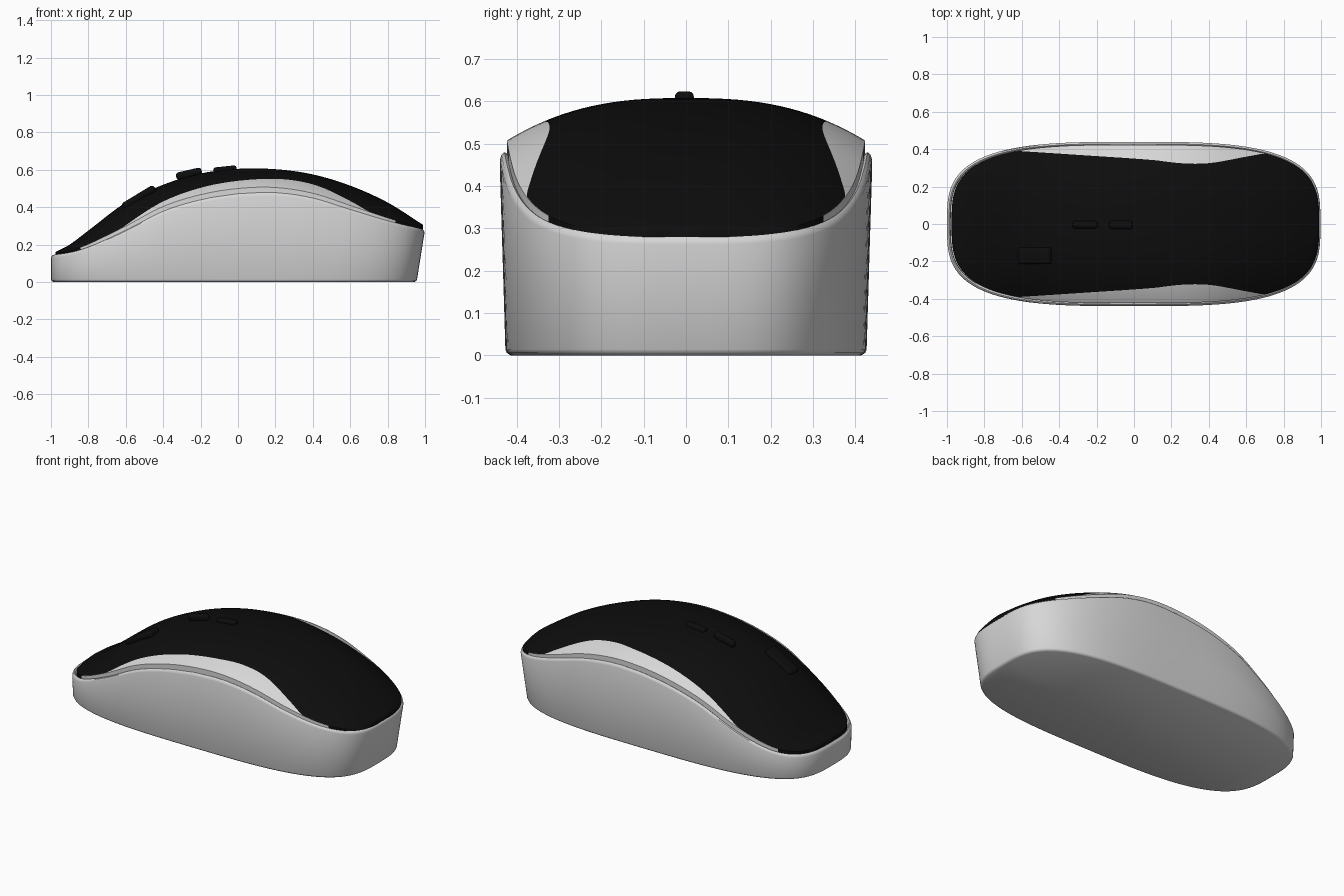
import bpy, bmesh, math

if "Cube" in bpy.data.objects:
    bpy.data.objects.remove(bpy.data.objects["Cube"])

def material(name, c):
    m = bpy.data.materials.new(name)
    m.diffuse_color = (c, c, c, 1)
    m.use_nodes = True
    m.node_tree.nodes["Principled BSDF"].inputs["Base Color"].default_value = m.diffuse_color
    return m

silver = material("light_grey", 0.68)
black = material("black", 0.004)

def curve(points):
    """Smooth interpolation through (x, value) points."""
    def f(x):
        n = len(points)
        x = min(max(x, points[0][0]), points[-1][0])
        i = max(k for k in range(n - 1) if points[k][0] <= x)
        def slope(k):
            a, b = points[max(k - 1, 0)], points[min(k + 1, n - 1)]
            return (b[1] - a[1]) / (b[0] - a[0])
        (x0, y0), (x1, y1) = points[i], points[i + 1]
        h = x1 - x0
        t = (x - x0) / h
        return ((2*t**3 - 3*t*t + 1) * y0 + (t**3 - 2*t*t + t) * h * slope(i)
                + (3*t*t - 2*t**3) * y1 + (t**3 - t*t) * h * slope(i + 1))
    return f

# Side profiles: wall rim height, crown height, half width of the black panel
rim = curve([(-1, .145), (-.9, .16), (-.8, .19), (-.6, .28), (-.4, .38), (-.2, .44),
             (0, .472), (.2, .478), (.4, .45), (.6, .39), (.8, .33), (1, .28)])
crown = curve([(-.975, .16), (-.9, .2), (-.8, .275), (-.6, .425), (-.4, .52), (-.2, .58),
               (0, .605), (.2, .603), (.4, .575), (.6, .515), (.8, .425), (.99, .305)])
panel = curve([(-1, .41), (-.7, .395), (-.2, .363), (.1, .342), (.25, .325), (.4, .325),
               (.6, .36), (.76, .388), (1, .42)])
P = 3.3

def half_width(u, w):
    return w * max(0, 1 - abs(u) ** P) ** (1 / P)

def finish(bm, name, mats, angle=40):
    bmesh.ops.recalc_face_normals(bm, faces=bm.faces)
    me = bpy.data.meshes.new(name)
    bm.to_mesh(me)
    bm.free()
    for m in mats:
        me.materials.append(m)
    me.polygons.foreach_set("use_smooth", [True] * len(me.polygons))
    me.set_sharp_from_angle(angle=math.radians(angle))
    ob = bpy.data.objects.new(name, me)
    bpy.context.collection.objects.link(ob)
    return ob

# Base: tapered wall with rounded rim and flat underside
bm = bmesh.new()
N = 160
rows = [(.012, 0, 0), (.003, 0, .006), (0, 0, .014), (0, .5, 0), (0, 1, -.018),
        (.004, 1, -.006), (.011, 1, 0), (.017, 1, -.003), (.02, 1, -.012), (.02, 1, -.04)]
rings = []
for inset, k, dz in rows:
    ring = []
    for i in range(N):
        a = 2 * math.pi * i / N
        c, s = math.cos(a), math.sin(a)
        u = math.copysign(abs(c) ** (2 / P), c)
        v = math.copysign(abs(s) ** (2 / P), s)
        r = rim(u)
        z = r * k + dz
        down = 1 - min(z / r, 1)
        x = u * (1 - inset - (.045 * down if u > 0 else 0))
        y = v * (.44 - inset - .014 * down)
        ring.append(bm.verts.new((x, y, z)))
    rings.append(ring)
for a, b in zip(rings, rings[1:]):
    for i in range(N):
        j = (i + 1) % N
        bm.faces.new((a[i], a[j], b[j], b[i]))
bm.faces.new(rings[0])
finish(bm, "base_wall", [silver])

# Top shell: domed grid whose columns follow the black panel edge
bm = bmesh.new()
M, K, L = 96, 14, 5
grid = []
for i in range(M + 1):
    u = -math.cos(math.pi * i / M)
    x = .0075 + .9825 * u
    w = half_width(u, .423)
    b = min(panel(x), w * .998)
    half = [b * j / K for j in range(K + 1)] + [b + (w - b) * j / L for j in range(1, L + 1)]
    edge = rim(x) + .004 + .024 * max(0, 1 - u * u)
    top = max(crown(x), edge)
    prof = [(y, edge + (top - edge) * (1 - (y / w if w > 1e-6 else 0) ** 2.6)) for y in half]
    prof.append((w, rim(x) - .03))
    line = [(-y, z) for y, z in reversed(prof[1:])] + prof
    grid.append([bm.verts.new((x, y, z)) for y, z in line])
C = len(grid[0])
mid = (C - 1) // 2
for i in range(M):
    for j in range(C - 1):
        f = bm.faces.new((grid[i][j], grid[i + 1][j], grid[i + 1][j + 1], grid[i][j + 1]))
        inside = mid - K <= j < mid + K
        f.material_index = 1 if inside or abs(f.calc_center_median().x) > .85 else 0
bmesh.ops.remove_doubles(bm, verts=bm.verts, dist=1e-5)
finish(bm, "top_shell", [silver, black], 50)

# Controls on the crown: wheel, centre button and a low thumb pad
def pad(name, x, y, z, size, tilt):
    bm = bmesh.new()
    bmesh.ops.create_cube(bm, size=1)
    for v in bm.verts:
        v.co = [a * b for a, b in zip(v.co, size)]
    bmesh.ops.bevel(bm, geom=bm.edges[:], offset=min(size) * .4, segments=3,
                    affect='EDGES', profile=.5)
    ob = finish(bm, name, [black])
    ob.location = (x, y, z)
    ob.rotation_euler = (0, -math.radians(tilt), 0)

pad("scroll_wheel", -.262, -.004, .578, (.14, .04, .042), 13)
pad("centre_button", -.07, -.004, .602, (.125, .045, .032), 6)
pad("finger_pad", -.53, -.17, .452, (.2, .09, .04), 31)
